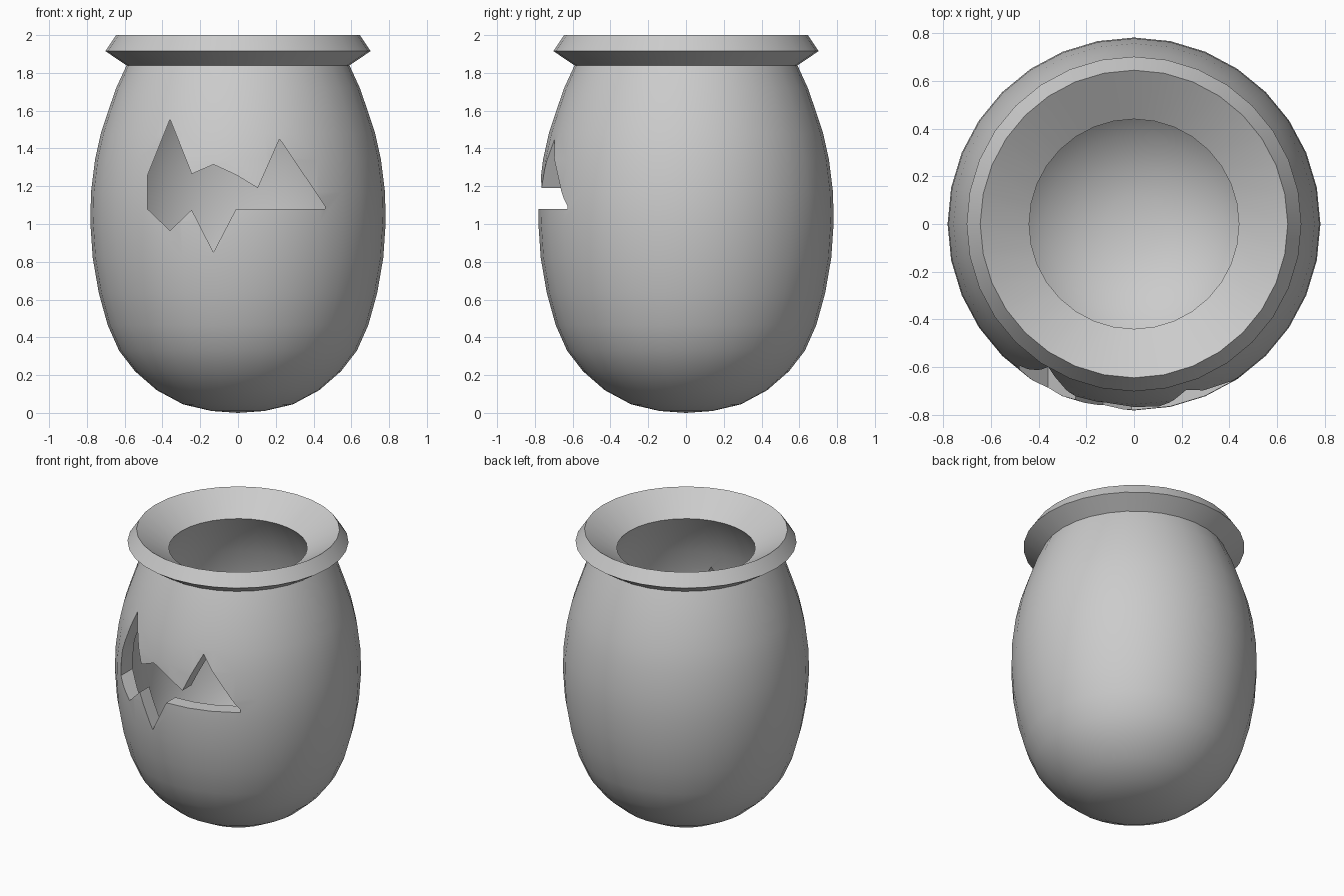
import bpy, bmesh, math

if "Cube" in bpy.data.objects:
    bpy.data.objects.remove(bpy.data.objects["Cube"])

SEGMENTS = 32


def make_object(name, bm):
    bmesh.ops.recalc_face_normals(bm, faces=bm.faces)
    mesh = bpy.data.meshes.new(name)
    bm.to_mesh(mesh)
    bm.free()
    obj = bpy.data.objects.new(name, mesh)
    bpy.context.collection.objects.link(obj)
    return obj


def lathe(name, profile):
    """Revolve an (radius, height) profile whose two ends lie on the axis."""
    bm = bmesh.new()
    verts = [bm.verts.new((r, 0, z)) for r, z in profile]
    edges = [bm.edges.new(pair) for pair in zip(verts, verts[1:])]
    bmesh.ops.spin(bm, geom=verts + edges, cent=(0, 0, 0), axis=(0, 0, 1),
                   angle=math.tau, steps=SEGMENTS, use_merge=True)
    bmesh.ops.remove_doubles(bm, verts=bm.verts, dist=0.0005)
    return make_object(name, bm)


def prism(name, outline, y0, y1):
    """Extrude an (x, z) outline along y."""
    bm = bmesh.new()
    face = bm.faces.new([bm.verts.new((x, y0, z)) for x, z in outline])
    moved = bmesh.ops.extrude_face_region(bm, geom=[face])["geom"]
    bmesh.ops.translate(bm, vec=(0, y1 - y0, 0),
                        verts=[v for v in moved if isinstance(v, bmesh.types.BMVert)])
    return make_object(name, bm)


# Outer egg, flared collar, then the inner funnel and hollow
outer = [(0, 0), (0.14, 0.01), (0.29, 0.045), (0.43, 0.12), (0.545, 0.22),
         (0.63, 0.33), (0.69, 0.465), (0.737, 0.635), (0.769, 0.82),
         (0.782, 1.01), (0.778, 1.17), (0.757, 1.34), (0.726, 1.48),
         (0.69, 1.59), (0.645, 1.72), (0.59, 1.84)]
collar = [(0.702, 1.915), (0.645, 2.0)]
hollow = [(0.44, 1.87), (0.535, 1.73), (0.6, 1.57), (0.64, 1.43), (0.665, 1.3),
          (0.68, 1.15), (0.682, 1.0), (0.67, 0.83), (0.64, 0.66), (0.6, 0.51),
          (0.545, 0.39), (0.47, 0.29), (0.37, 0.205), (0.25, 0.14),
          (0.12, 0.107), (0, 0.1)]
jar = lathe("jar", outer + collar + hollow)

# Jagged hole through the front wall
hole = [(-0.48, 1.08), (-0.48, 1.255), (-0.36, 1.555), (-0.245, 1.265),
        (-0.13, 1.315), (-0.01, 1.26), (0.105, 1.19), (0.22, 1.45),
        (0.46, 1.095), (0.46, 1.08), (-0.01, 1.08), (-0.13, 0.85),
        (-0.245, 1.075), (-0.36, 0.965)]
cutter = prism("hole_cutter", hole, -1.0, -0.2)
cutter.hide_render = True

cut = jar.modifiers.new("broken_hole", "BOOLEAN")
cut.operation = "DIFFERENCE"
cut.solver = "EXACT"
cut.object = cutter

bpy.ops.object.select_all(action="DESELECT")
bpy.context.view_layer.objects.active = jar
jar.select_set(True)
bpy.ops.object.modifier_apply(modifier=cut.name)
bpy.data.objects.remove(cutter)

# Plain grey clay
clay = bpy.data.materials.new("grey_clay")
clay.use_nodes = True
color = (0.6, 0.6, 0.6, 1)
clay.diffuse_color = color
clay.node_tree.nodes["Principled BSDF"].inputs["Base Color"].default_value = color
jar.data.materials.clear()
jar.data.materials.append(clay)

bpy.ops.object.shade_smooth_by_angle(angle=math.radians(30))
